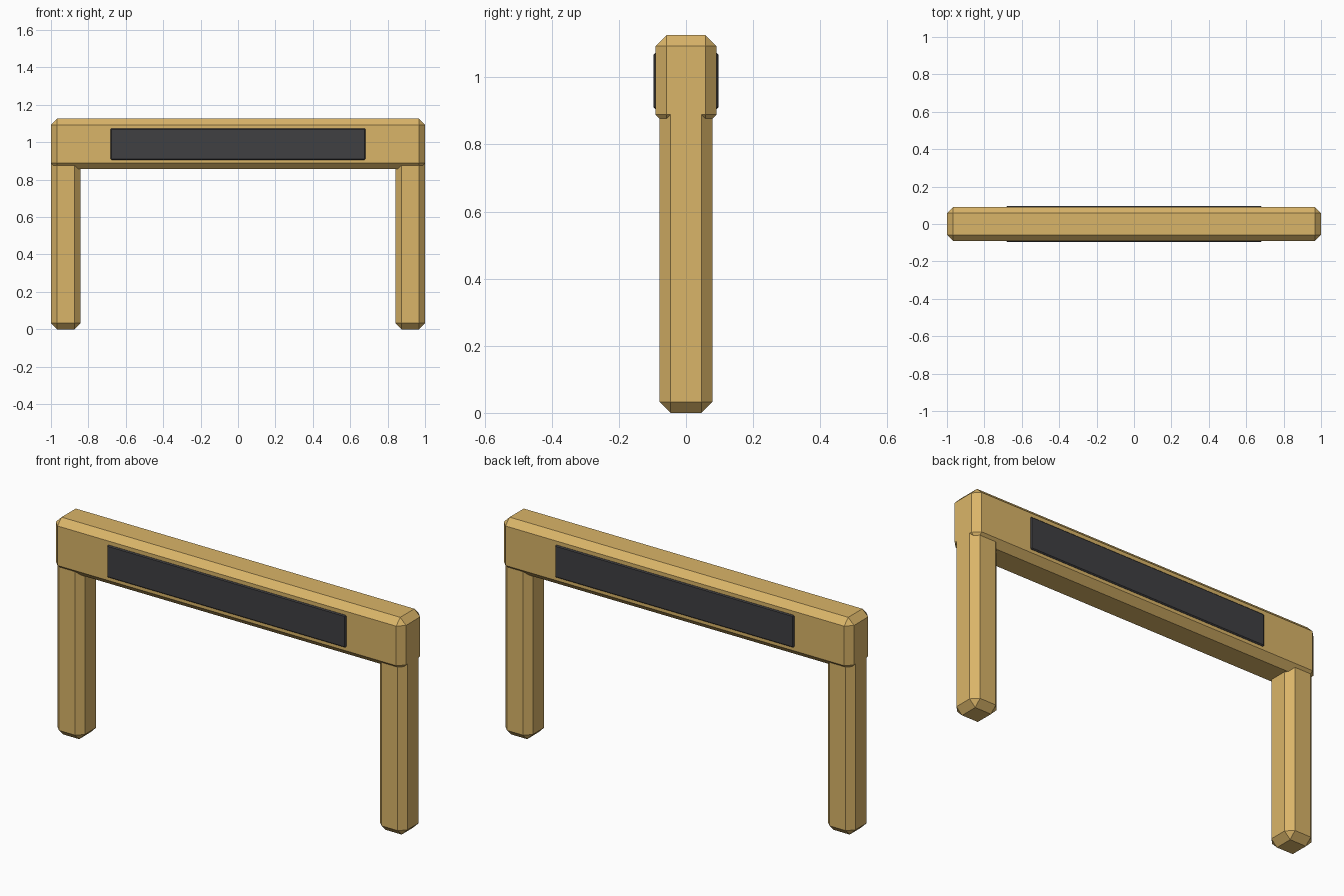
import bpy, bmesh
from mathutils import Vector

if "Cube" in bpy.data.objects:
    bpy.data.objects.remove(bpy.data.objects["Cube"])


def material(name, rgb):
    m = bpy.data.materials.new(name)
    m.diffuse_color = (*rgb, 1)
    m.use_nodes = True
    m.node_tree.nodes["Principled BSDF"].inputs["Base Color"].default_value = m.diffuse_color
    return m


wood = material("wood", (0.70, 0.46, 0.14))
dark = material("dark_panel", (0.05, 0.05, 0.055))


def chamfered_box(name, lo, hi, chamfer, mat):
    """Box between two corners with every edge cut by a flat chamfer."""
    lo, hi = Vector(lo), Vector(hi)
    mesh = bpy.data.meshes.new(name)
    bm = bmesh.new()
    bmesh.ops.create_cube(bm, size=1)
    bmesh.ops.scale(bm, vec=hi - lo, verts=bm.verts)
    bmesh.ops.bevel(bm, geom=bm.edges[:], offset=chamfer,
                    offset_type='OFFSET', segments=1, affect='EDGES')
    bm.to_mesh(mesh)
    bm.free()
    mesh.materials.append(mat)
    obj = bpy.data.objects.new(name, mesh)
    obj.location = (lo + hi) / 2
    bpy.context.collection.objects.link(obj)
    return obj


# Top beam
chamfered_box("beam", (-1, -0.091, 0.856), (1, 0.091, 1.126), 0.033, wood)

# Legs, running up into the beam
for side, x in (("left", -0.921), ("right", 0.921)):
    chamfered_box(side + "_leg", (x - 0.079, -0.079, 0),
                  (x + 0.079, 0.079, 1.0), 0.033, wood)

# Dark panels on both faces of the beam
for side, y in (("front", -0.087), ("back", 0.087)):
    chamfered_box(side + "_panel", (-0.682, y - 0.01, 0.906),
                  (0.682, y + 0.01, 1.073), 0.005, dark)
